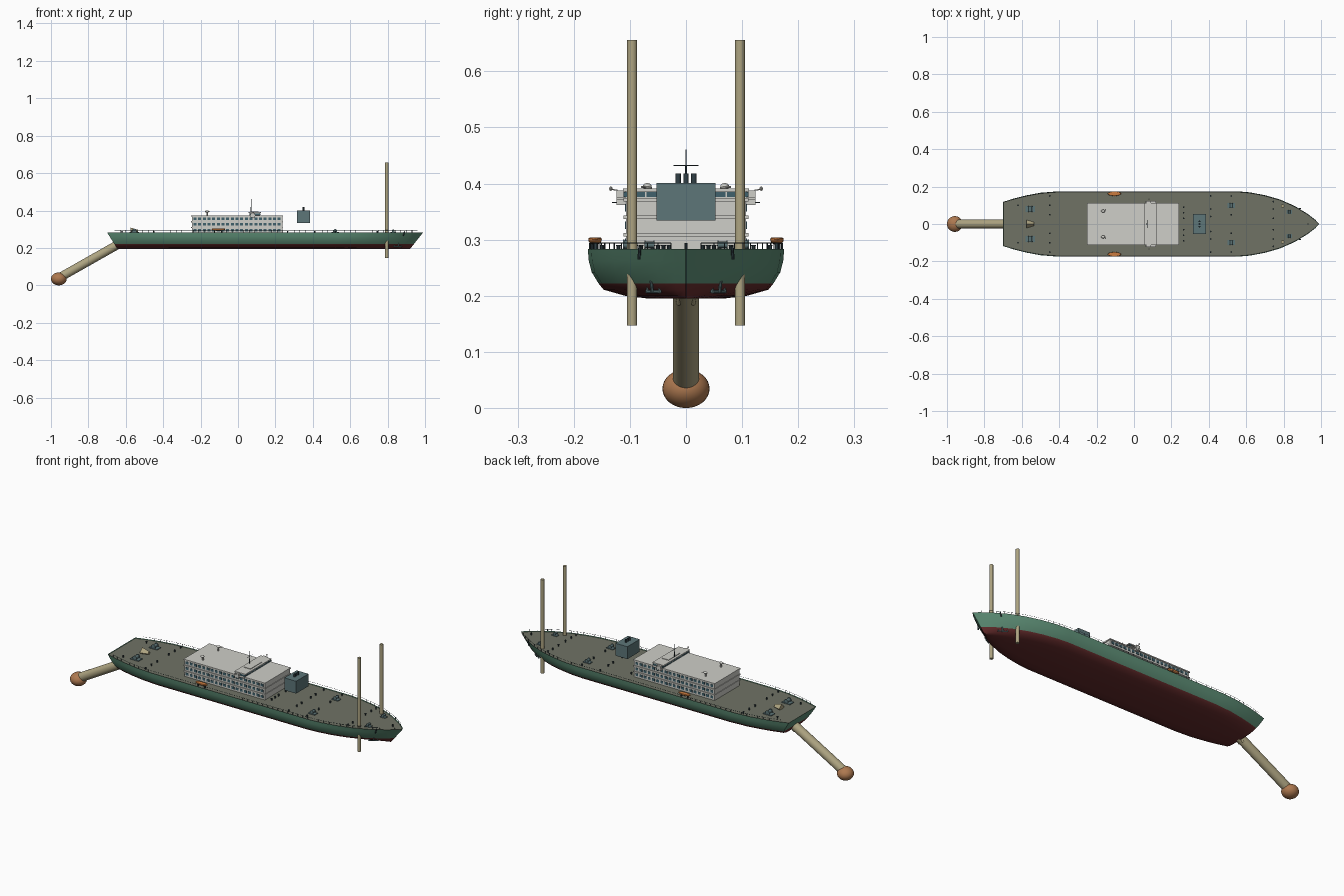
import bpy, bmesh, math
from mathutils import Vector

if "Cube" in bpy.data.objects:
    bpy.data.objects.remove(bpy.data.objects["Cube"])


def mat(name, r, g, b):
    m = bpy.data.materials.new(name)
    m.diffuse_color = (r, g, b, 1)
    m.use_nodes = True
    m.node_tree.nodes["Principled BSDF"].inputs["Base Color"].default_value = m.diffuse_color
    return m


GREEN, RED = mat("green", .11, .27, .18), mat("red", .13, .025, .025)
DECK, WHITE = mat("deck", .16, .17, .13), mat("white", .62, .62, .58)
TEAL, DARK = mat("teal", .11, .18, .19), mat("dark", .03, .05, .06)
TAN, COPPER = mat("tan", .42, .37, .22), mat("copper", .42, .19, .08)
ORANGE, GLASS = mat("orange", .6, .2, .05), mat("glass", .05, .12, .15)


def mesh_obj(name, bm, mats, smooth=True):
    bmesh.ops.recalc_face_normals(bm, faces=bm.faces)
    me = bpy.data.meshes.new(name)
    bm.to_mesh(me)
    bm.free()
    ob = bpy.data.objects.new(name, me)
    bpy.context.collection.objects.link(ob)
    for m in mats:
        me.materials.append(m)
    if smooth:
        bpy.context.view_layer.objects.active = ob
        bpy.ops.object.select_all(action='DESELECT')
        ob.select_set(True)
        bpy.ops.object.shade_smooth_by_angle(angle=math.radians(35))
    return ob


def add_box(bm, x0, x1, y0, y1, z0, z1):
    vs = bmesh.ops.create_cube(bm, size=1)['verts']
    for v in vs:
        v.co = ((x0 + x1) / 2 + v.co.x * (x1 - x0), (y0 + y1) / 2 + v.co.y * (y1 - y0),
                (z0 + z1) / 2 + v.co.z * (z1 - z0))


def add_rod(bm, a, b, r, r2=None, n=12):
    a, b = Vector(a), Vector(b)
    d = b - a
    m = d.to_track_quat('Z', 'Y').to_matrix().to_4x4()
    m.translation = (a + b) / 2
    bmesh.ops.create_cone(bm, cap_ends=True, segments=n, radius1=r,
                          radius2=r if r2 is None else r2, depth=d.length, matrix=m)


def add_ball(bm, c, sx, sy, sz, n=16):
    for v in bmesh.ops.create_uvsphere(bm, u_segments=n, v_segments=n // 2, radius=1)['verts']:
        v.co = (c[0] + v.co.x * sx, c[1] + v.co.y * sy, c[2] + v.co.z * sz)


def make(name, m, fn, smooth=True):
    bm = bmesh.new()
    fn(bm)
    return mesh_obj(name, bm, [m], smooth)


# hull: lofted stations (deck x, half width) with one section profile
STATIONS = [(-.70, .118), (-.64, .137), (-.58, .152), (-.50, .167), (-.40, .175), (.55, .175),
            (.62, .169), (.70, .154), (.78, .131), (.86, .096), (.93, .053), (.97, .022), (.99, .001)]
SECTION = [(1, .283), (.99, .262), (.96, .242), (.89, .222), (.84, .211), (.62, .2), (.38, .195)]


def hull_x(xd, z):
    u, f = (xd + .70) / 1.69, (z - .195) / .088
    return (-.645 + u * 1.565) * (1 - f) + xd * f


bm = bmesh.new()
ring = SECTION + [(-s, z) for s, z in reversed(SECTION)]
rows = [[bm.verts.new((hull_x(x, z), s * w, z)) for s, z in ring] for x, w in STATIONS]
for a, b in zip(rows, rows[1:]):
    for i in range(len(ring) - 1):
        f = bm.faces.new((a[i], a[i + 1], b[i + 1], b[i]))
        f.material_index = int(f.calc_center_median().z < .222)
    bm.faces.new((a[-1], a[0], b[0], b[-1])).material_index = 2
N = len(ring)
for r in (rows[0], rows[-1]):
    bm.faces.new(r[:4] + r[N - 4:])
    bm.faces.new(r[3:N - 3]).material_index = 1
bmesh.ops.recalc_face_normals(bm, faces=bm.faces)
deck = [f for f in bm.faces if f.material_index == 2]
rim = bmesh.ops.inset_region(bm, faces=deck, thickness=.003, depth=0, use_even_offset=False)['faces']
for f in rim:
    f.material_index = 0
for v in {v for f in deck for v in f.verts}:
    v.co.z -= .003
mesh_obj("hull", bm, [GREEN, RED, DECK])


def edge_w(x):
    for (a, wa), (b, wb) in zip(STATIONS, STATIONS[1:]):
        if x <= b:
            return wa + (wb - wa) * (x - a) / (b - a)
    return 0


# deck railing
def railing(bm):
    for s in (1, -1):
        pts = [(-.66 + i * .03, s * (edge_w(-.66 + i * .03) - .003)) for i in range(55)]
        for p, q in zip(pts, pts[1:]):
            add_rod(bm, (*p, .294), (*q, .294), .0006, n=4)
        for p in pts:
            add_rod(bm, (*p, .28), (*p, .294), .0009, n=5)


make("railing", DARK, railing)


# accommodation block with floor ledges
def house(bm):
    for i in range(3):
        z = .28 + i * .031
        add_box(bm, -.247, .237, -.107, .107, z, z + .029)
        add_box(bm, -.25, .24, -.111, .111, z + .026, z + .032)


make("deckhouse", WHITE, house, False)


def windows(bm):
    for s in (1, -1):
        for z in (.295, .3255, .3565):
            for i in range(19):
                x = -.23 + i * .025
                add_box(bm, x - .008, x + .008, s * .1075 - .0015, s * .1075 + .0015, z - .006, z + .007)


make("cabin_windows", GLASS, windows, False)


# bridge across the roof
def bridge(bm):
    add_box(bm, .062, .118, -.108, .108, .373, .388)
    add_box(bm, .057, .123, -.112, .112, .386, .391)
    add_box(bm, .07, .11, -.05, .05, .391, .394)
    for s in (1, -1):
        y = sorted((s * .108, s * .124))
        add_box(bm, .062, .118, *y, .372, .375)
        add_box(bm, .066, .09, *y, .362, .388)


make("bridge", WHITE, bridge, False)
make("bridge_windows", GLASS, lambda bm: [
    add_box(bm, .0605, .1195, y - .0085, y + .0085, .376, .385) for y in [i * .0205 for i in range(-5, 6)]], False)


# mast and roof domes
def mast(bm):
    add_rod(bm, (.07, 0, .39), (.07, 0, .42), .003, .002)
    add_rod(bm, (.07, 0, .42), (.07, 0, .461), .0015, .001)
    add_rod(bm, (.07, -.022, .432), (.07, .022, .432), .001, n=6)
    for s in (1, -1):
        add_rod(bm, (.08, s * .12, .366), (.08, s * .132, .366), .0008, n=6)


make("mast", DARK, mast)


def domes(bm):
    for s in (1, -1):
        add_rod(bm, (-.165, s * .065, .37), (-.165, s * .065, .394), .004)
        add_ball(bm, (-.165, s * .069, .395), .011, .008, .006)
        add_rod(bm, (-.165, s * .065, .394), (-.15, s * .079, .394), .002, n=8)
        add_rod(bm, (.08, s * .122, .388), (.08, s * .134, .39), .001, n=6)
        add_ball(bm, (.08, s * .134, .391), .004, .003, .004, 10)


make("roof_domes", WHITE, domes)

# funnel box and exhaust pipes
make("funnel", TEAL, lambda bm: add_box(bm, .315, .386, -.053, .053, .334, .401), False)
make("exhaust_pipes", DARK, lambda bm: [
    add_rod(bm, (.35, y, .395), (.35, y, .418), .0048, n=16) for y in (-.014, 0, .014)])

# spud poles
for s, side in ((1, "left"), (-1, "right")):
    make("spud_" + side, TAN, lambda bm: add_rod(bm, (.795, s * .096, .147), (.795, s * .096, .656), .009, n=24))

# suction ladder and cutter head
make("ladder_tube", TAN, lambda bm: add_rod(bm, (-.63, 0, .225), (-.955, 0, .041), .0235, n=32))
make("cutter_head", COPPER, lambda bm: add_ball(bm, (-.958, 0, .0345), .042, .042, .0345, 32))
make("ladder_pivots", TAN, lambda bm: [
    add_rod(bm, (-.66, s * .013, .187), (-.64, s * .013, .2), .005, .002) for s in (1, -1)])
make("ladder_gantry", TAN, lambda bm: add_rod(bm, (-.575, 0, .287), (-.535, 0, .287), .022, .01, n=4))


# lifeboats on cradles
def boats(bm):
    for s in (1, -1):
        add_ball(bm, (-.105, s * .162, .3), .036, .012, .009, 20)
        for v in bm.verts:
            v.co.z = min(v.co.z, .304)


make("lifeboats", ORANGE, boats)
make("boat_cradles", DARK, lambda bm: [
    add_box(bm, x - .002, x + .002, s * .162 - .004, s * .162 + .004, .28, .294)
    for s in (1, -1) for x in (-.125, -.085)], False)


# winches: frame plates plus drum
def winches(bm):
    for x, y, k in ((-.555, .08, 1), (.52, .1, .8), (.83, .065, .6)):
        for s in (1, -1):
            c = s * y
            add_box(bm, x - .025 * k, x + .025 * k, c - .017 * k, c + .017 * k, .279, .284)
            add_rod(bm, (x, c - .014 * k, .291), (x, c + .014 * k, .291), .009 * k, n=16)
            for e in (1, -1):
                add_rod(bm, (x, c + e * .012 * k, .291), (x, c + e * .015 * k, .291), .012 * k, n=16)


make("winches", TEAL, winches)


# bollards and small deck fittings
def bollards(bm):
    for x, ys in ((-.45, (.05, .1, .15)), (.265, (.03, .06, .09)), (.41, (.04, .08, .15)),
                  (.52, (.05, .15)), (.745, (.03, .08, .12)), (-.62, (.1,))):
        for y in ys:
            for s in (1, -1):
                add_rod(bm, (x, s * y, .279), (x, s * y, .289), .0035, n=10)
                add_rod(bm, (x, s * y, .289), (x, s * y, .291), .0045, n=10)
    add_rod(bm, (.93, 0, .279), (.93, 0, .294), .003, n=10)


make("bollards", DARK, bollards)


# bow anchors and hawse fairleads
def anchors(bm):
    for s in (1, -1):
        add_rod(bm, (.862, s * .062, .226), (.855, s * .06, .206), .003, n=8)
        add_rod(bm, (.835, s * .069, .207), (.872, s * .047, .207), .003, n=8)
        for x, y in ((.835, .069), (.872, .047)):
            add_rod(bm, (x, s * y, .206), (x, s * y, .216), .004, .001, n=8)


make("anchors", TEAL, anchors)
make("fairleads", DARK, lambda bm: [
    add_rod(bm, (.885, s * .084, .265), (.89, s * .082, .289), .003, n=8) for s in (1, -1)])
